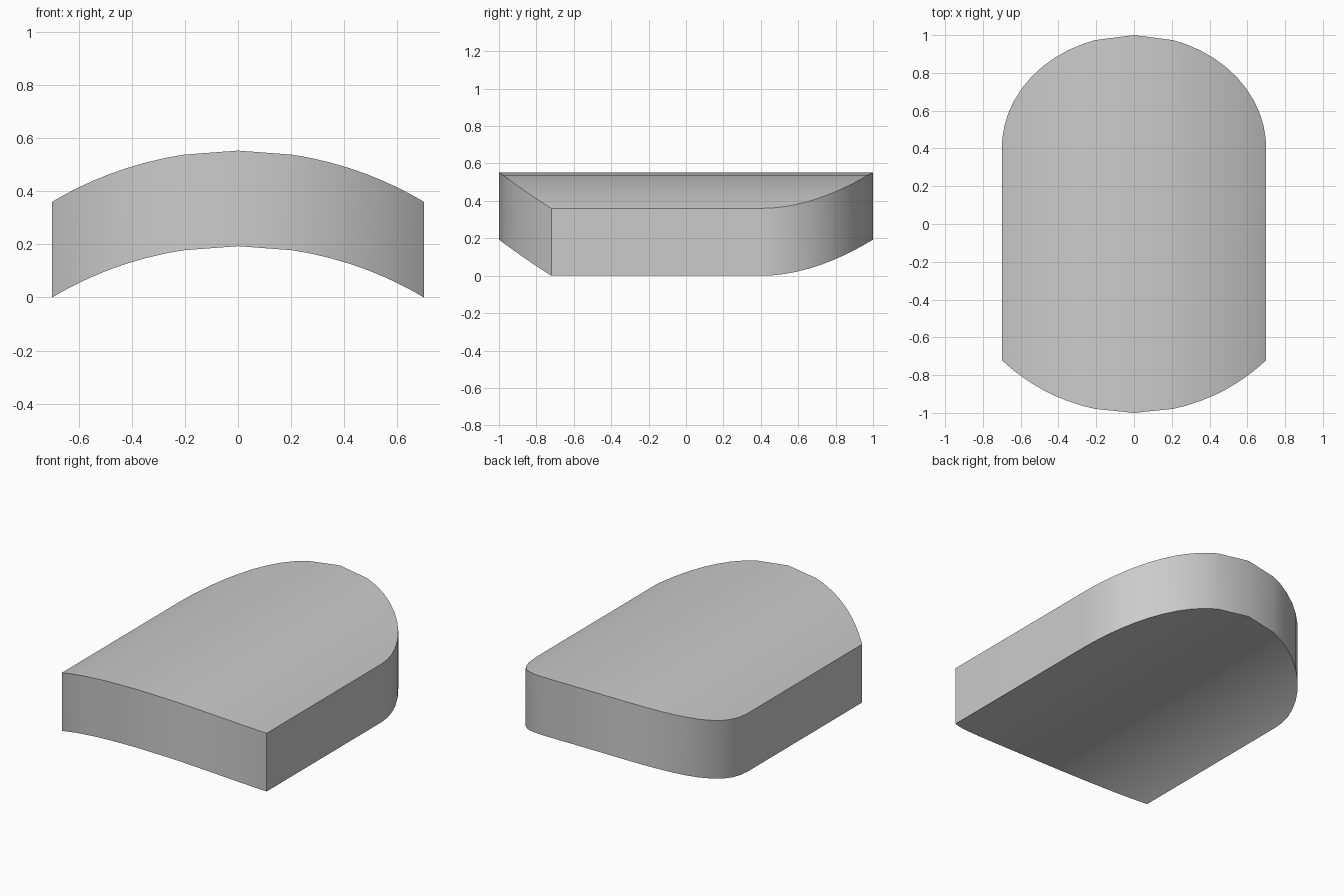
import bpy
import bmesh
from math import sin, cos, sqrt, radians

if "Cube" in bpy.data.objects:
    bpy.data.objects.remove(bpy.data.objects["Cube"], do_unlink=True)

HALF_WIDTH = 0.70
THICKNESS = 0.36


def arc_drop(x, rise):
    """Drop below the crown of a circular arc with this rise over the width."""
    radius = (HALF_WIDTH ** 2 + rise ** 2) / (2 * rise)
    return radius - sqrt(radius ** 2 - x ** 2)


# Cross-sections from one side to the other, wider apart near the middle
half = [radians(a) for a in (17, 23, 30, 37, 44, 51, 58, 65, 72, 78, 84, 90)]
angles = [-a for a in reversed(half)] + [0] + half

bm = bmesh.new()
rings = []
for a in angles:
    x = HALF_WIDTH * sin(a)
    front = -1 + arc_drop(x, 0.28)
    back = 0.4 + 0.6 * cos(a)
    bottom = 0.193 - arc_drop(x, 0.193)
    top = bottom + THICKNESS
    rings.append([bm.verts.new((x, y, z)) for y, z in
                  ((front, bottom), (back, bottom), (back, top), (front, top))])

# Skin between the sections, then the two flat sides
for r, s in zip(rings, rings[1:]):
    for i in range(4):
        j = (i + 1) % 4
        bm.faces.new((r[i], r[j], s[j], s[i]))
bm.faces.new(rings[0])
bm.faces.new(rings[-1])
bmesh.ops.recalc_face_normals(bm, faces=bm.faces)

mesh = bpy.data.meshes.new("curved_slab")
bm.to_mesh(mesh)
bm.free()
slab = bpy.data.objects.new("curved_slab", mesh)
bpy.context.collection.objects.link(slab)

# Plain grey
grey = bpy.data.materials.new("plain_grey")
grey.use_nodes = True
colour = (0.6, 0.6, 0.6, 1)
grey.diffuse_color = colour
grey.node_tree.nodes["Principled BSDF"].inputs["Base Color"].default_value = colour
mesh.materials.append(grey)

bpy.context.view_layer.objects.active = slab
slab.select_set(True)
bpy.ops.object.shade_smooth_by_angle(angle=radians(30))
